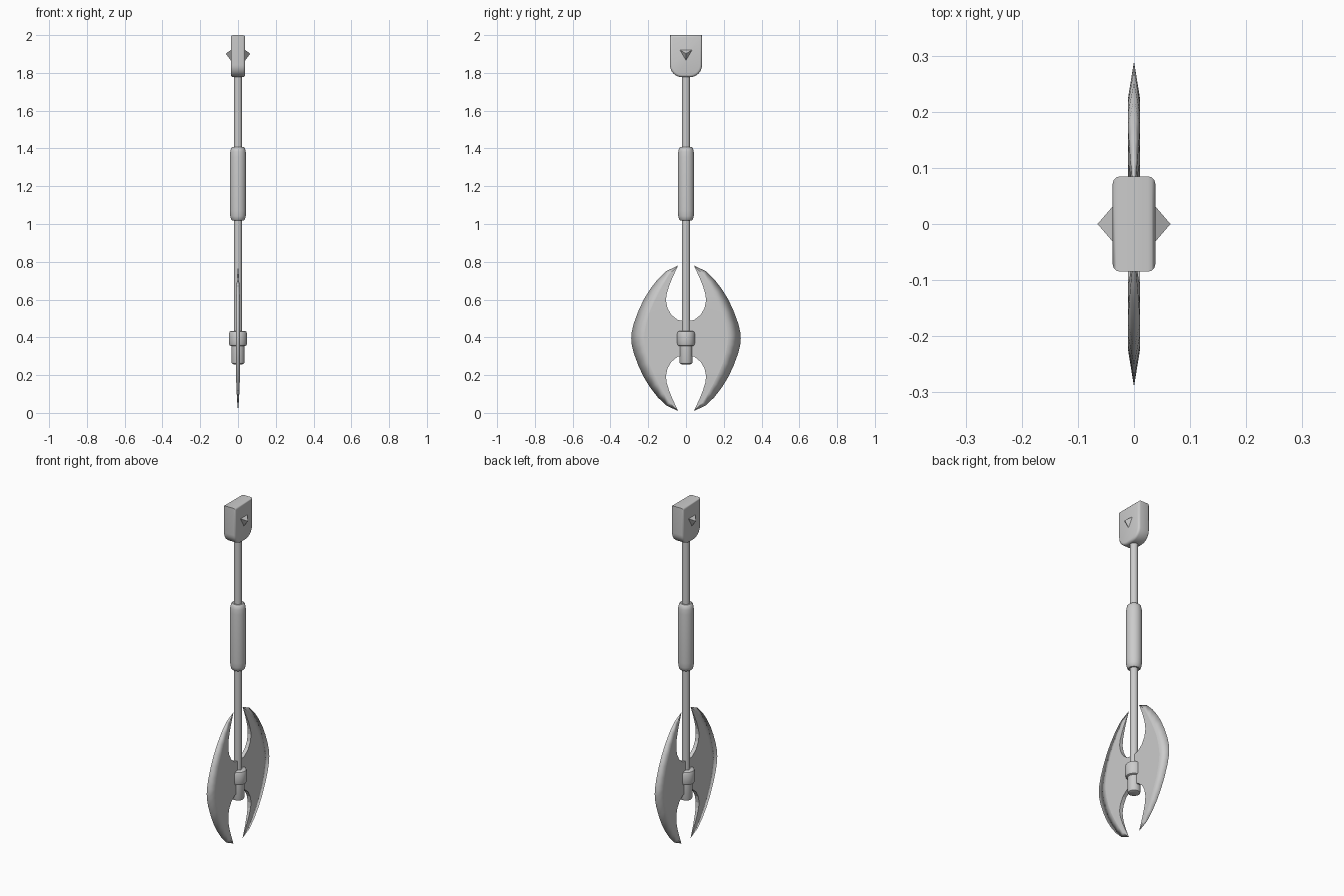
import bpy, bmesh, math

if "Cube" in bpy.data.objects:
    bpy.data.objects.remove(bpy.data.objects["Cube"])


def make_object(name, bm, location=(0, 0, 0)):
    mesh = bpy.data.meshes.new(name)
    bm.to_mesh(mesh)
    bm.free()
    obj = bpy.data.objects.new(name, mesh)
    obj.location = location
    bpy.context.collection.objects.link(obj)
    return obj


def smooth(obj, angle=35):
    bpy.ops.object.select_all(action='DESELECT')
    obj.select_set(True)
    bpy.context.view_layer.objects.active = obj
    bpy.ops.object.shade_smooth_by_angle(angle=math.radians(angle))


def lathe(name, profile, sides=24):
    """Closed turned part from (radius, z) points."""
    bm = bmesh.new()
    rings = []
    for r, z in profile:
        rings.append([bm.verts.new((r * math.cos(a), r * math.sin(a), z))
                      for a in (2 * math.pi * i / sides for i in range(sides))])
    for lo, hi in zip(rings, rings[1:]):
        for i in range(sides):
            j = (i + 1) % sides
            bm.faces.new((lo[i], lo[j], hi[j], hi[i]))
    bm.faces.new(rings[0][::-1])
    bm.faces.new(rings[-1])
    obj = make_object(name, bm)
    smooth(obj)
    return obj


# Handle, grip, collar and end cap
lathe("shaft", [(0.022, 0.3), (0.022, 1.8)])
lathe("grip", [(0.030, 1.018), (0.037, 1.025), (0.041, 1.042), (0.043, 1.07),
               (0.043, 1.355), (0.041, 1.382), (0.037, 1.4), (0.030, 1.407)])
lathe("collar", [(0.036, 0.353), (0.044, 0.357), (0.048, 0.367),
                 (0.048, 0.42), (0.044, 0.43), (0.036, 0.434)])
lathe("end_cap", [(0.024, 0.257), (0.032, 0.261), (0.035, 0.27), (0.035, 0.37)])

# Double blade: one eighth, mirrored on all axes
# each station: cutting edge, bevel ridge, inner curve, half thickness
tip = (0.042, 0.385)
stations = [
    ((0.106, 0.355), (0.088, 0.340), (0.072, 0.320), 0.004),
    ((0.150, 0.312), (0.118, 0.290), (0.090, 0.275), 0.007),
    ((0.190, 0.260), (0.147, 0.238), (0.103, 0.232), 0.009),
    ((0.224, 0.205), (0.173, 0.185), (0.106, 0.200), 0.011),
    ((0.252, 0.145), (0.196, 0.130), (0.098, 0.160), 0.011),
    ((0.276, 0.080), (0.212, 0.072), (0.078, 0.125), 0.011),
    ((0.287, 0.035), (0.219, 0.032), (0.045, 0.098), 0.011),
    ((0.290, 0.000), (0.222, 0.000), (0.000, 0.088), 0.011),
]
bm = bmesh.new()
tip_vert = bm.verts.new((0, *tip))
previous = None
for edge, ridge, inner, t in stations:
    row = [bm.verts.new((0, *edge)), bm.verts.new((t, *ridge)),
           bm.verts.new((t, *inner)), bm.verts.new((0, *inner))]
    for k in range(3):
        if previous is None:
            bm.faces.new((tip_vert, row[k], row[k + 1]))
        else:
            bm.faces.new((previous[k], row[k], row[k + 1], previous[k + 1]))
    previous = row
bm.faces.new((previous[1], bm.verts.new((0.011, 0, 0)), previous[2]))
bmesh.ops.recalc_face_normals(bm, faces=bm.faces)
bm.normal_update()
if sum(f.normal.x * f.calc_area() for f in bm.faces) < 0:
    bmesh.ops.reverse_faces(bm, faces=bm.faces)
blade = make_object("double_blade", bm, (0, 0, 0.395))
smooth(blade, 8)
mirror = blade.modifiers.new("mirror", 'MIRROR')
mirror.use_axis = (True, True, True)

# Pommel: shield outline extruded, softened around its broad faces
outline = [(-0.085, 2.0), (0.085, 2.0)]
for i in range(9):
    a = -math.pi / 2 * i / 8
    outline.append((0.020 + 0.065 * math.cos(a), 1.842 + 0.065 * math.sin(a)))
outline += [(-y, z) for y, z in outline[:1:-1]]
bm = bmesh.new()
face = bm.faces.new([bm.verts.new((-0.038, y, z)) for y, z in outline])
new = bmesh.ops.extrude_face_region(bm, geom=[face])
bmesh.ops.translate(bm, vec=(0.076, 0, 0),
                    verts=[v for v in new["geom"] if isinstance(v, bmesh.types.BMVert)])
bmesh.ops.recalc_face_normals(bm, faces=bm.faces)
rim = [e for e in bm.edges if abs(e.verts[0].co.x - e.verts[1].co.x) < 1e-5]
bmesh.ops.bevel(bm, geom=rim, offset=0.013, segments=3, profile=0.5, affect='EDGES')
pommel = make_object("pommel", bm)
smooth(pommel)

# Three-sided studs on both pommel faces
for side, label in ((-1, "left"), (1, "right")):
    bm = bmesh.new()
    base = [bm.verts.new((side * 0.034, y, z))
            for y, z in ((-0.036, 1.923), (0.036, 1.923), (0, 1.861))]
    apex = bm.verts.new((side * 0.065, 0, 1.902))
    bm.faces.new(base)
    for i in range(3):
        bm.faces.new((base[i], base[(i + 1) % 3], apex))
    bmesh.ops.recalc_face_normals(bm, faces=bm.faces)
    make_object("stud_" + label, bm)
